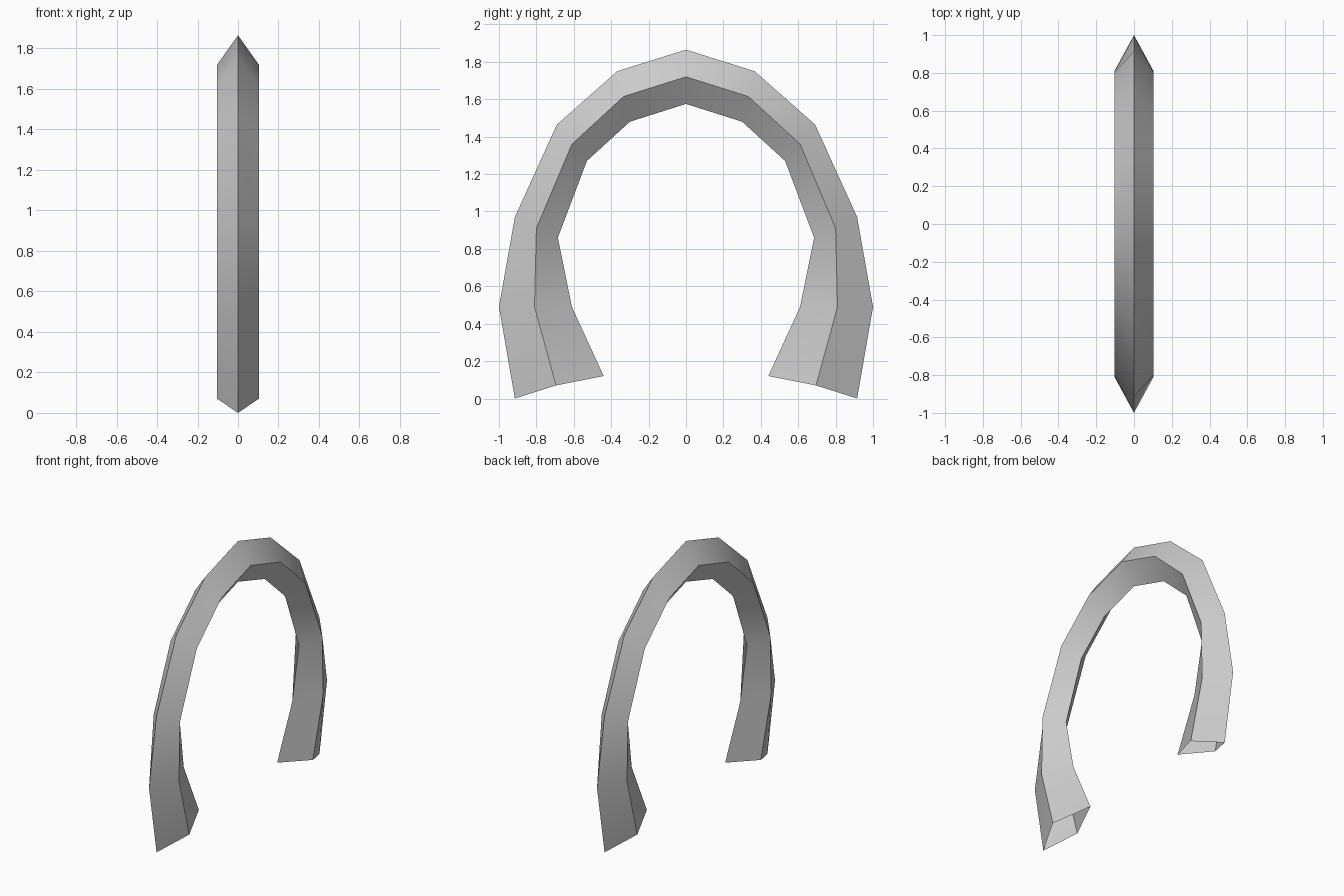
import bpy, bmesh, math

cube = bpy.data.objects.get("Cube")
if cube:
    bpy.data.objects.remove(cube, do_unlink=True)

grey = bpy.data.materials.new("plain grey")
grey.use_nodes = True
colour = (0.6, 0.6, 0.6, 1)
grey.diffuse_color = colour
grey.node_tree.nodes["Principled BSDF"].inputs["Base Color"].default_value = colour

# Half profiles (y, z) from foot to crown
HALF_WIDTH = 0.103
OUTER = [(0.915, 0), (1, 0.49), (0.915, 0.97), (0.69, 1.465), (0.367, 1.75), (0, 1.865)]
RIDGE = [(0.695, 0.07), (0.81, 0.49), (0.8, 0.91), (0.61, 1.36), (0.333, 1.615), (0, 1.72)]
INNER = [(0.44, 0.12), (0.61, 0.49), (0.685, 0.86), (0.53, 1.27), (0.3, 1.48), (0, 1.575)]


def full_arch(half):
    """Mirror a half profile across y = 0."""
    return half + [(-y, z) for y, z in reversed(half[:-1])]


# Diamond section swept along the arch, open at both feet
bm = bmesh.new()
rails = []
for x, half in ((0, OUTER), (HALF_WIDTH, RIDGE), (0, INNER), (-HALF_WIDTH, RIDGE)):
    rails.append([bm.verts.new((x, y, z)) for y, z in full_arch(half)])
for k in range(4):
    a, b = rails[k], rails[(k + 1) % 4]
    for i in range(len(a) - 1):
        bm.faces.new((a[i], b[i], b[i + 1], a[i + 1]))
bmesh.ops.recalc_face_normals(bm, faces=bm.faces)
# Make sure the sweep faces outwards
top = max(bm.faces, key=lambda f: f.calc_center_median().z)
if top.normal.z < 0:
    bmesh.ops.reverse_faces(bm, faces=bm.faces)

mesh = bpy.data.meshes.new("arch")
bm.to_mesh(mesh)
bm.free()
mesh.materials.append(grey)
arch = bpy.data.objects.new("arch", mesh)
bpy.context.collection.objects.link(arch)

# Smooth along the sweep, sharp on the ridges
bpy.context.view_layer.objects.active = arch
arch.select_set(True)
bpy.ops.object.shade_smooth_by_angle(angle=math.radians(30))
